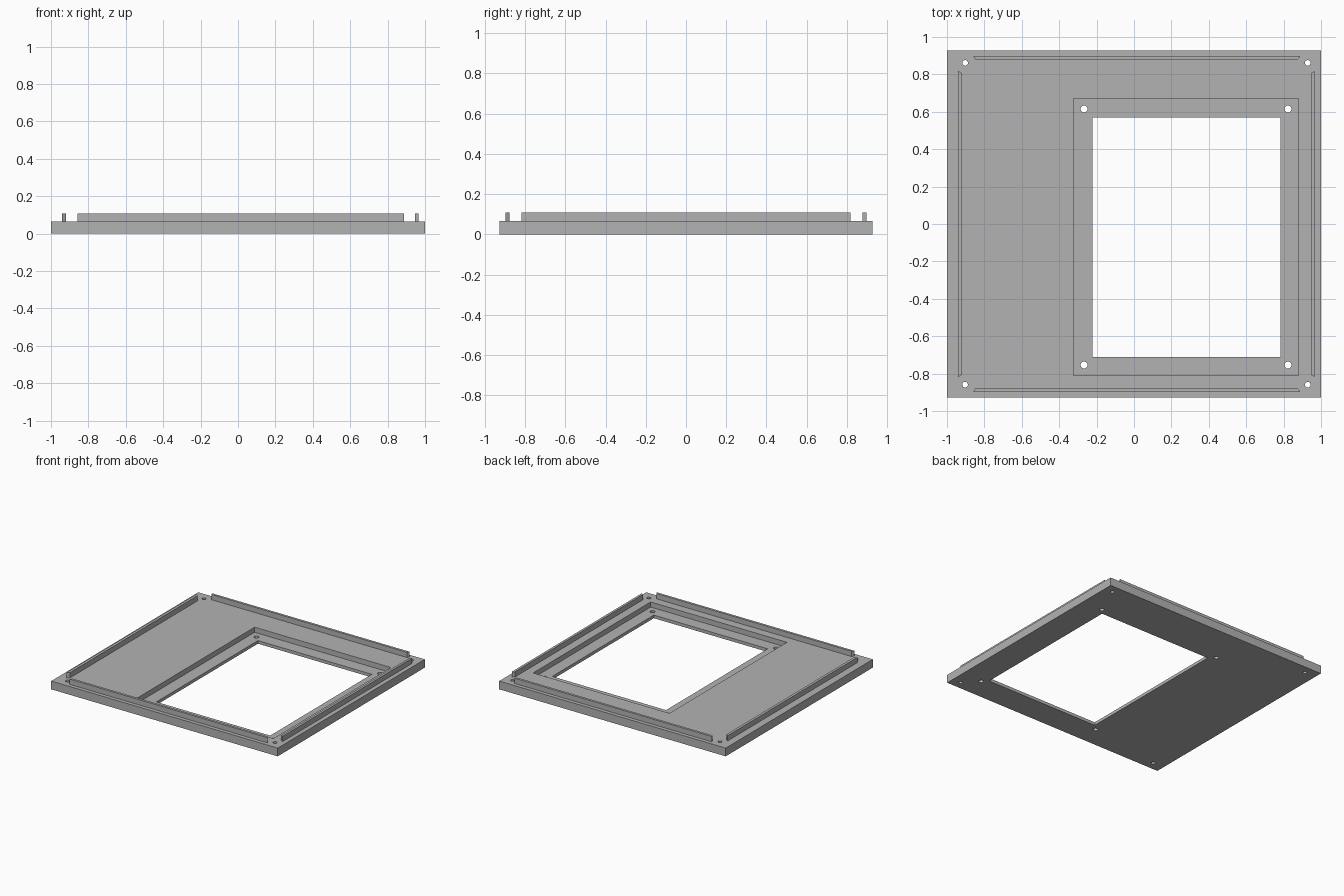
import bpy
import bmesh
from mathutils import Vector

if "Cube" in bpy.data.objects:
    bpy.data.objects.remove(bpy.data.objects["Cube"], do_unlink=True)

BASE_TOP, RAIL_TOP, LEDGE = 0.066, 0.108, 0.025

grey = bpy.data.materials.new("plain grey")
grey.use_nodes = True
grey.diffuse_color = (0.45, 0.45, 0.45, 1)
grey.node_tree.nodes["Principled BSDF"].inputs["Base Color"].default_value = grey.diffuse_color


def prism(name, outline, z0, z1):
    """Extrude a flat outline from z0 up to z1."""
    bm = bmesh.new()
    base = bm.faces.new([bm.verts.new((x, y, z0)) for x, y in outline])
    top = bmesh.ops.extrude_face_region(bm, geom=[base])["geom"]
    bmesh.ops.translate(bm, vec=Vector((0, 0, z1 - z0)),
                        verts=[v for v in top if isinstance(v, bmesh.types.BMVert)])
    bmesh.ops.recalc_face_normals(bm, faces=bm.faces)
    mesh = bpy.data.meshes.new(name)
    bm.to_mesh(mesh)
    bm.free()
    mesh.materials.append(grey)
    obj = bpy.data.objects.new(name, mesh)
    bpy.context.collection.objects.link(obj)
    return obj


def block(name, x0, x1, y0, y1, z0, z1):
    return prism(name, [(x0, y0), (x1, y0), (x1, y1), (x0, y1)], z0, z1)


def cut(target, cutter):
    """Subtract the cutter from the target and hide it."""
    cutter.hide_render = True
    cutter.hide_set(True)
    mod = target.modifiers.new(cutter.name, 'BOOLEAN')
    mod.operation, mod.solver, mod.object = 'DIFFERENCE', 'EXACT', cutter


def drill(target, name, xs, ys, radius):
    """One round through hole at each pairing of xs and ys."""
    for x in xs:
        for y in ys:
            bpy.ops.mesh.primitive_cylinder_add(vertices=32, radius=radius, depth=0.4,
                                                location=(x, y, 0))
            hole = bpy.context.object
            hole.name = name
            hole.data.materials.append(grey)
            cut(target, hole)


# Panel with a stepped window
panel = block("panel", -1, 1, -0.927, 0.927, 0, BASE_TOP)
cut(panel, block("recess_cutter", -0.324, 0.879, -0.81, 0.672, LEDGE, 0.2))
cut(panel, block("window_cutter", -0.223, 0.782, -0.711, 0.57, -0.1, 0.15))

# Screw holes in the corners and on the window ledge
drill(panel, "corner_hole_cutter", (-0.903, 0.929), (-0.859, 0.861), 0.015)
drill(panel, "ledge_hole_cutter", (-0.267, 0.823), (-0.754, 0.615), 0.0185)

# Locating rails with mitred ends
MITRE, SUNK = 0.012, BASE_TOP - 0.005
for name, side in (("front_rail", -1), ("back_rail", 1)):
    outer, inner = side * 0.897, side * 0.878
    prism(name, [(-0.859, outer), (0.887, outer), (0.887 - MITRE, inner),
                 (-0.859 + MITRE, inner)], SUNK, RAIL_TOP)
for name, outer, inner in (("right_rail", -0.941, -0.92), ("left_rail", 0.965, 0.946)):
    prism(name, [(outer, -0.818), (outer, 0.818), (inner, 0.818 - MITRE),
                 (inner, -0.818 + MITRE)], SUNK, RAIL_TOP)
